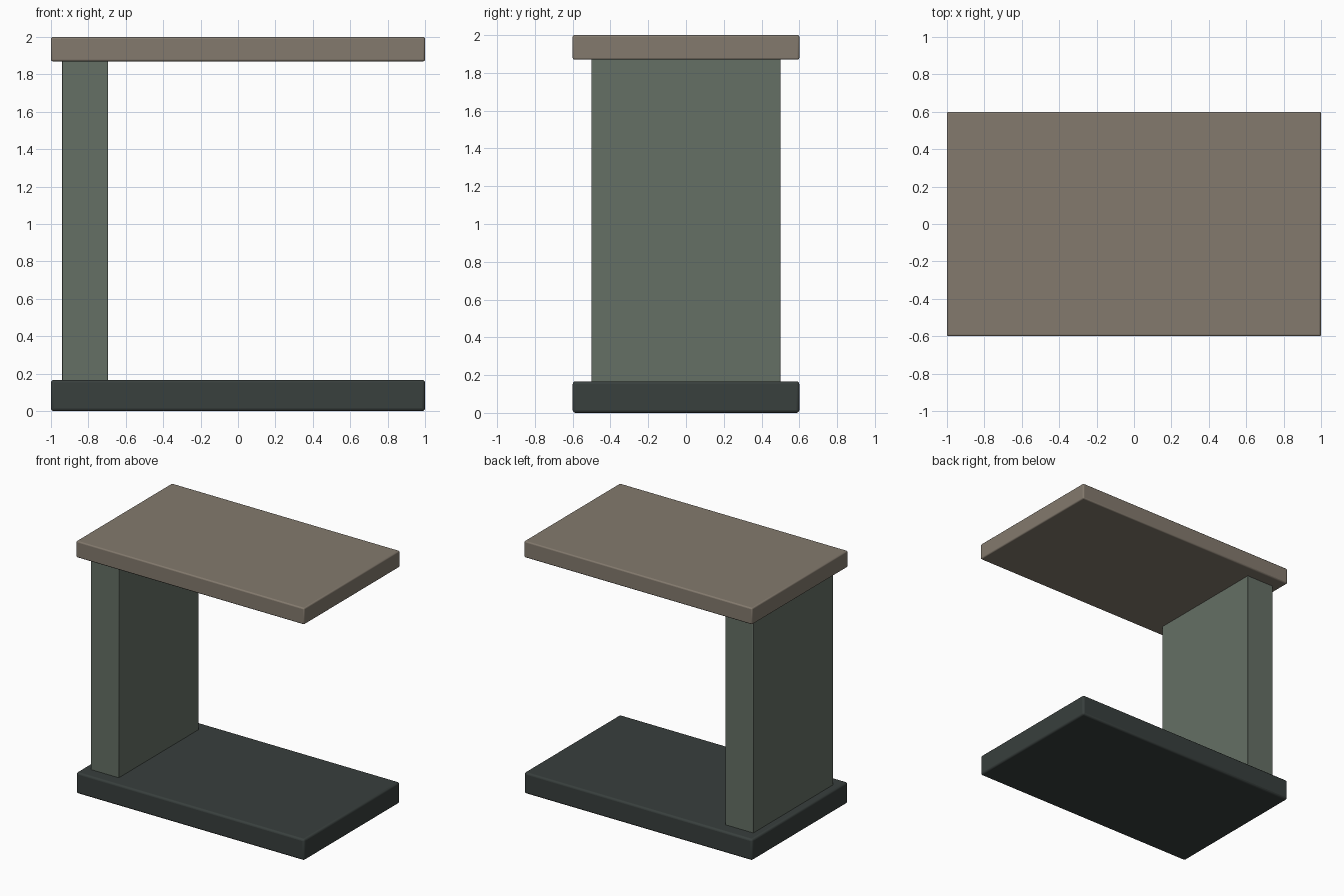
import bpy
import math

if "Cube" in bpy.data.objects:
    bpy.data.objects.remove(bpy.data.objects["Cube"])


def material(name, color):
    m = bpy.data.materials.new(name)
    m.diffuse_color = (*color, 1)
    m.use_nodes = True
    m.node_tree.nodes["Principled BSDF"].inputs["Base Color"].default_value = m.diffuse_color
    return m


def slab(name, x, y, z, bevel, mat):
    """Box spanning the given (min, max) ranges, with softened edges."""
    spans = (x, y, z)
    bpy.ops.mesh.primitive_cube_add(size=1, location=[(a + b) / 2 for a, b in spans])
    ob = bpy.context.object
    ob.name = name
    ob.scale = [b - a for a, b in spans]
    bpy.ops.object.transform_apply(location=False, rotation=False, scale=True)
    mod = ob.modifiers.new("soft_edges", 'BEVEL')
    mod.width = bevel
    mod.segments = 3
    ob.data.materials.append(mat)
    bpy.ops.object.shade_smooth_by_angle(angle=math.radians(35))
    return ob


taupe = material("taupe_top", (0.23, 0.195, 0.155))
sage = material("sage_panel", (0.13, 0.16, 0.13))
dark = material("dark_base", (0.04, 0.05, 0.047))

# Floor plate
slab("base", (-1, 1), (-0.6, 0.6), (0, 0.167), 0.015, dark)
# Upright panel set in from the left end
slab("upright_panel", (-0.94, -0.695), (-0.5, 0.5), (0.16, 1.877), 0.005, sage)
# Table top
slab("table_top", (-1, 1), (-0.6, 0.6), (1.87, 2), 0.01, taupe)
